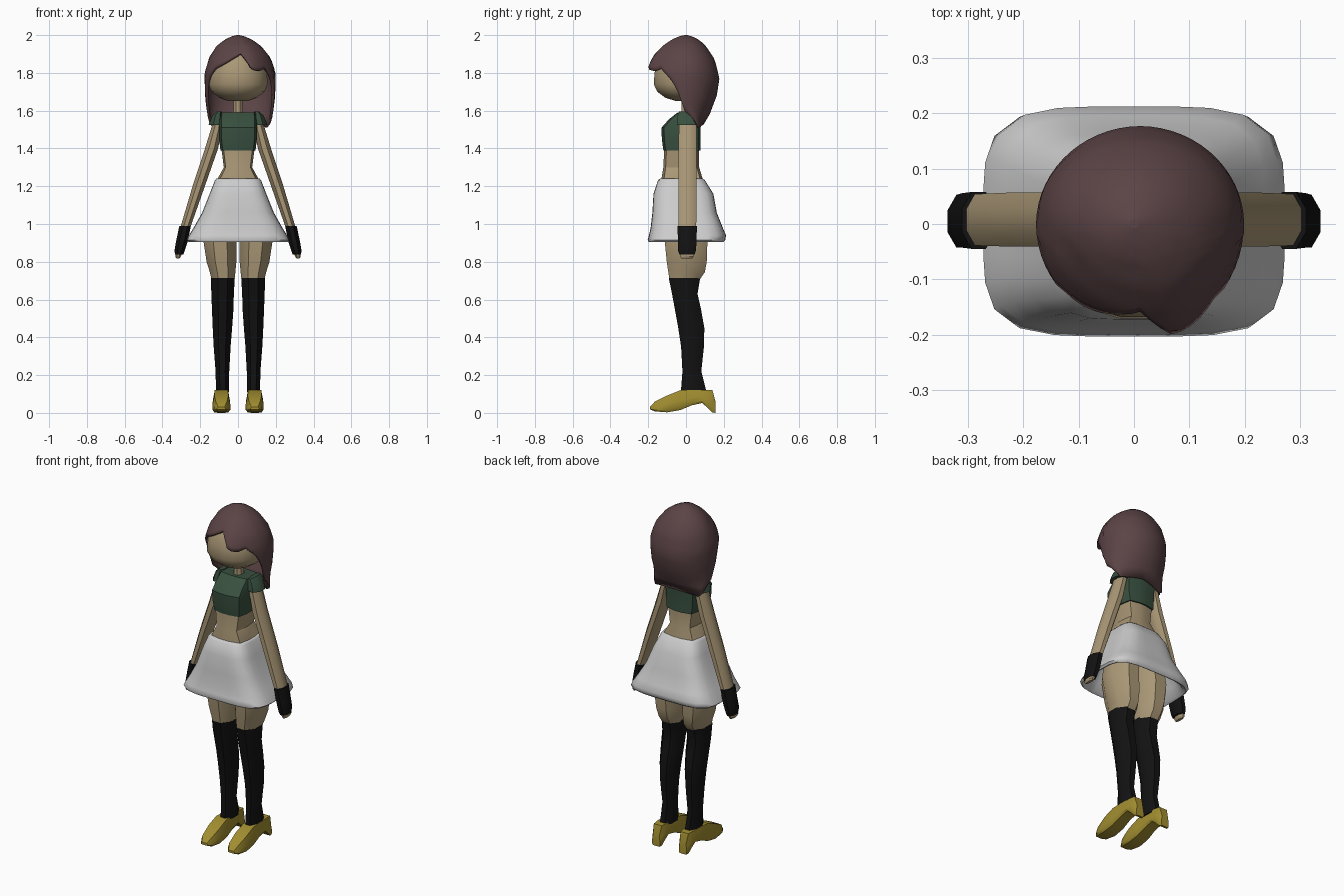
import bpy, bmesh, math
from mathutils import Vector

def mat(name, c):
    m = bpy.data.materials.new(name)
    m.diffuse_color = (*c, 1)
    return m

SKIN = mat("skin", (.40, .31, .18))
GREEN = mat("green", (.04, .08, .05))
BROWN = mat("hair_brown", (.105, .057, .06))
GOLD = mat("gold", (.36, .27, .03))
BLACK = mat("black", (.006, .006, .006))

def lerp(table, v):
    """Piecewise linear lookup in an ascending table of (key, value)."""
    if v <= table[0][0]:
        return table[0][1]
    for (a, p), (b, q) in zip(table, table[1:]):
        if v <= b:
            return p + (q - p) * (v - a) / (b - a)
    return table[-1][1]

def make(name, rings, material=None, caps=True, angle=35):
    bm = bmesh.new()
    loops = [[bm.verts.new(p) for p in r] for r in rings]
    n = len(loops[0])
    for a, b in zip(loops, loops[1:]):
        for i in range(n):
            j = (i + 1) % n
            bm.faces.new((a[i], a[j], b[j], b[i]))
    if caps:
        bm.faces.new(loops[0])
        bm.faces.new(loops[-1])
    bmesh.ops.recalc_face_normals(bm, faces=bm.faces)
    me = bpy.data.meshes.new(name)
    bm.to_mesh(me)
    bm.free()
    ob = bpy.data.objects.new(name, me)
    bpy.context.collection.objects.link(ob)
    if material:
        me.materials.append(material)
    bpy.ops.object.select_all(action='DESELECT')
    ob.select_set(True)
    bpy.context.view_layer.objects.active = ob
    bpy.ops.object.shade_smooth_by_angle(angle=math.radians(angle))
    return ob

def ring(z, x0, x1, y0, y1, n=8, e=3, flip=1):
    """Rounded-square section from its extents."""
    out = []
    for i in range(n):
        t = 2 * math.pi * (i + .5) / n
        c, s = math.cos(t), math.sin(t)
        k = (abs(c) ** e + abs(s) ** e) ** (-1 / e)
        if n == 8:
            k *= 1.04
        out.append((flip * ((x0 + x1) / 2 + (x1 - x0) / 2 * c * k),
                    (y0 + y1) / 2 + (y1 - y0) / 2 * s * k, z))
    return out

def loft(name, secs, material=None, n=8, e=3, sides=(0,), caps=True, angle=35):
    """Sections are (z, x0, x1, y0, y1), or (z, half_width, y0, y1) when centred."""
    for f in sides:
        nm = name if f == 0 else ("right_" if f > 0 else "left_") + name
        full = [s if len(s) == 5 else (s[0], -s[1], s[1], s[2], s[3]) for s in secs]
        make(nm, [ring(*s, n=n, e=e, flip=f or 1) for s in full], material, caps, angle)

BOTH = (1, -1)

# head and neck
loft("head", [(1.65, .05, -.05, .05), (1.668, .10, -.11, .09), (1.70, .142, -.153, .12),
              (1.74, .158, -.172, .135), (1.80, .155, -.168, .14), (1.87, .135, -.15, .125),
              (1.93, .085, -.10, .09), (1.97, .03, -.04, .03)], SKIN, n=20, e=2.1, angle=60)
loft("neck", [(1.56, .036, -.03, .05), (1.60, .025, -.025, .04), (1.68, .025, -.025, .04)],
     SKIN, n=8, e=2)

# torso: midriff and cropped top
loft("midriff", [(1.20, .11, -.13, .09), (1.24, .108, -.13, .088), (1.30, .075, -.12, .07),
                 (1.40, .088, -.115, .07)], SKIN, n=12, e=5, angle=25)
loft("crop_top", [(1.39, .093, -.12, .078), (1.45, .10, -.128, .076), (1.51, .102, -.13, .078),
                  (1.555, .10, -.09, .08), (1.59, .098, -.045, .07)], GREEN, n=12, e=5, angle=25)

# skirt: outer flare, rolled hem, inner lining
loft("skirt", [(1.24, .115, -.138, .09), (1.232, .122, -.148, .10), (1.16, .15, -.172, .145),
               (1.06, .19, -.178, .163), (.98, .235, -.187, .195), (.94, .26, -.196, .212),
               (.915, .272, -.203, .208), (.905, .262, -.197, .196), (.915, .245, -.18, .18),
               (.96, .22, -.165, .165), (1.05, .17, -.15, .14)], n=32, e=4.5, angle=60)

# legs and stockings
loft("thigh", [(1.08, .005, .16, -.11, .10), (.92, .008, .183, -.112, .112),
               (.80, .01, .165, -.10, .108), (.745, .015, .148, -.092, .098),
               (.70, .02, .138, -.086, .068)], SKIN, sides=BOTH, angle=40)
loft("stocking", [(.715, .018, .143, -.09, .074), (.63, .023, .14, -.073, .06),
                  (.55, .025, .137, -.058, .078), (.45, .032, .133, -.04, .096),
                  (.35, .04, .128, -.025, .094), (.22, .047, .118, -.018, .08),
                  (.11, .047, .116, -.026, .108)], BLACK, sides=BOTH, angle=40)

# shoes: sections along the length (y, bottom, top, half width)
SHOE = [(-.19, .018, .032, .022), (-.165, .008, .06, .038), (-.10, .003, .092, .047),
        (-.03, .015, .12, .045), (.03, .04, .122, .041), (.085, .052, .122, .039),
        (.112, .03, .122, .037), (.14, .002, .12, .033), (.156, 0, .06, .026)]
for f in BOTH:
    rings = []
    for y, b, t, w in SHOE:
        m = (b + t) / 2
        rings.append([(f * .088 + dx * w, y, z) for dx, z in
                      ((-.8, b), (.8, b), (1, b * .7 + m * .3), (1, m), (.78, t), (-.78, t),
                       (-1, m), (-1, b * .7 + m * .3))])
    make(("right" if f > 0 else "left") + "_shoe", rings, GOLD)

# arms, sleeves, gloves and fingertips
loft("arm", [(1.56, .075, .125, -.035, .055), (1.40, .106, .174, -.04, .056),
             (1.20, .176, .24, -.04, .056), (.97, .257, .308, -.038, .053)],
     SKIN, sides=BOTH, e=3, angle=40)
loft("sleeve", [(1.595, .085, .112, -.035, .06), (1.575, .08, .135, -.043, .064),
                (1.525, .075, .155, -.046, .064)], GREEN, sides=BOTH, angle=40)
loft("glove", [(.99, .25, .31, -.044, .057), (.91, .266, .327, -.042, .055),
               (.86, .282, .336, -.042, .052), (.838, .29, .333, -.034, .045)],
     BLACK, sides=BOTH, angle=40)
loft("fingertips", [(.85, .295, .33, -.032, .042), (.828, .303, .332, -.03, .04),
                    (.818, .31, .326, -.025, .033)], SKIN, sides=BOTH)

# hair: dome whose lower edge follows an uneven fringe and long back
EDGE = [(-180, 1.53), (-115, 1.51), (-95, 1.54), (-83, 1.6), (-77, 1.70), (-64, 1.77),
        (-48, 1.825), (-25, 1.86), (0, 1.905), (10, 1.875), (20, 1.82), (35, 1.81),
        (48, 1.825), (64, 1.77), (77, 1.70), (83, 1.6), (95, 1.54), (115, 1.51), (180, 1.53)]
SIDE = [(1.5, .155), (1.58, .174), (1.68, .186), (1.8, .188), (1.88, .163), (1.94, .12),
        (1.975, .075), (1.993, .035), (2, .008)]
BACK = [(1.5, .078), (1.58, .125), (1.68, .163), (1.77, .177), (1.87, .153), (1.95, .10),
        (1.98, .06), (1.994, .03), (2, .008)]
FRONT = [(1.5, .15), (1.7, .18), (1.8, .197), (1.84, .192), (1.9, .158), (1.95, .11),
         (1.98, .065), (1.994, .033), (2, .008)]
COLS, ROWS = 60, 14
rings = []
for r in range(ROWS + 1):
    s = (r / ROWS) ** 1.6
    row = []
    for i in range(COLS):
        a = -180 + 360 * i / COLS
        z = 2 - (2 - lerp(EDGE, a)) * s
        t = math.radians(a)
        bulge = 1 + .09 * math.exp(-((a - 24) / 24) ** 2)
        if abs(a) < 90:
            y = -lerp(FRONT, z) * math.cos(t) * bulge
            if a < 0:
                y *= 1 - .06 * math.sin(-t)
        else:
            y = -lerp(BACK, z) * math.cos(t)
            # lower locks gather rearward
        shift = .06 * max(0, (1.62 - z) / .11) * max(0, 1 - abs(y) / .1) * abs(math.sin(t))
        row.append((lerp(SIDE, z) * math.sin(t) + .011 * min(1, s * 3), y + shift, z))
    rings.append(row)
hair = make("hair", rings, BROWN, caps=False, angle=60)
bm = bmesh.new()
bm.from_mesh(hair.data)
bm.verts.ensure_lookup_table()
bm.faces.new([bm.verts[i] for i in range(COLS)])
bmesh.ops.recalc_face_normals(bm, faces=bm.faces)
# make sure normals point outward before thickening inward
if sum(f.normal.dot(f.calc_center_median() - Vector((0, 0, 1.75))) for f in bm.faces) < 0:
    bmesh.ops.reverse_faces(bm, faces=bm.faces)
bm.to_mesh(hair.data)
bm.free()
sol = hair.modifiers.new("thickness", 'SOLIDIFY')
sol.thickness = .014
sol.offset = -1
